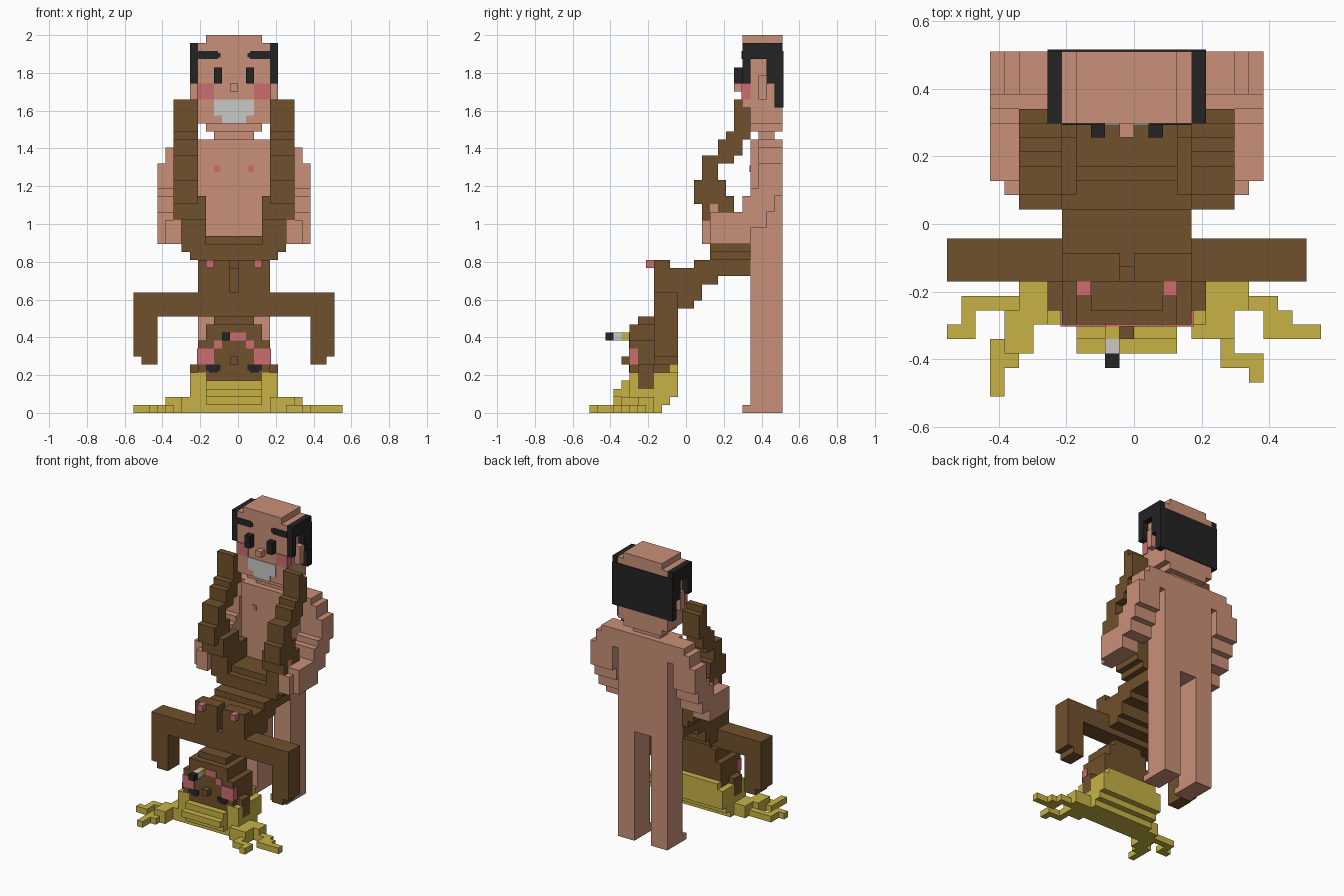
import bpy, bmesh
from itertools import product
from mathutils import Vector

U = 2 / 47      # block size
T = 0.12        # thickness of painted plates, in blocks

cube = bpy.data.objects.get("Cube")
if cube:
    bpy.data.objects.remove(cube, do_unlink=True)


def material(name, r, g, b):
    mat = bpy.data.materials.new(name)
    mat.use_nodes = True
    mat.diffuse_color = (r, g, b, 1)
    shader = next(n for n in mat.node_tree.nodes if n.type == 'BSDF_PRINCIPLED')
    shader.inputs["Base Color"].default_value = (r, g, b, 1)
    shader.inputs["Roughness"].default_value = 0.9
    return mat


SKIN = material("light skin", .59, .28, .19)
BROWN = material("brown skin", .165, .082, .026)
BLOND = material("blond hair", .57, .45, .06)
BLACK = material("black", .017, .017, .017)
PINK = material("pink", .6, .155, .16)
WHITE = material("off white", .58, .58, .57)


def mirrored(boxes):
    """Add copies of the boxes reflected across the figures' centre plane."""
    return boxes + [((-1 - x[1], -1 - x[0]), y, z) for x, y, z in boxes]


def finish(name, bm, mat):
    bm.normal_update()
    mesh = bpy.data.meshes.new(name)
    bm.to_mesh(mesh)
    bm.free()
    mesh.materials.append(mat)
    bpy.context.collection.objects.link(bpy.data.objects.new(name, mesh))


def blocks(name, mat, boxes, mirror=False):
    """Fuse whole-block boxes, given as x, y, z ranges, into one outer shell."""
    if mirror:
        boxes = mirrored(boxes)
    cells = set()
    for box in boxes:
        cells.update(product(*(range(a, b) for a, b in box)))
    bm = bmesh.new()
    for cell in cells:
        centre = Vector(cell) + Vector((.5, .5, .5))
        for axis, sign in product(range(3), (-1, 1)):
            n, u = Vector((0, 0, 0)), Vector((0, 0, 0))
            n[axis] = sign
            if tuple(int(c + d) for c, d in zip(cell, n)) in cells:
                continue
            u[(axis + 1) % 3] = 1
            v = n.cross(u)
            corners = (-u - v, u - v, u + v, v - u)
            bm.faces.new([bm.verts.new((centre + (n + c) / 2) * U) for c in corners])
    bmesh.ops.remove_doubles(bm, verts=bm.verts, dist=U / 10)
    bmesh.ops.dissolve_limit(bm, angle_limit=.01, verts=bm.verts, edges=bm.edges)
    finish(name, bm, mat)


def plates(name, mat, boxes, mirror=False):
    """Thin boxes that sit on a surface as painted details."""
    bm = bmesh.new()
    for box in mirrored(boxes) if mirror else boxes:
        made = bmesh.ops.create_cube(bm, size=1)["verts"]
        for vert in made:
            vert.co = [((a + b) / 2 + c * (b - a)) * U for c, (a, b) in zip(vert.co, box)]
    finish(name, bm, mat)


# Standing figure: body and legs
blocks("standing_torso", SKIN, [
    ((-5, 4), (8, 12), (18, 34)),
    ((-3, 2), (9, 11), (34, 35))])
blocks("standing_legs", SKIN, [
    ((-5, -2), (8, 12), (0, 18)),
    ((-5, -2), (7, 8), (0, 1))], True)
blocks("standing_arms", SKIN, [
    ((-8, -5), (9, 12), (33, 34)),
    ((-9, -5), (9, 12), (31, 33)),
    ((-10, -6), (9, 12), (28, 31)),
    ((-10, -6), (8, 12), (27, 28)),
    ((-10, -6), (7, 11), (25, 27)),
    ((-10, -6), (5, 10), (23, 25)),
    ((-10, -7), (3, 8), (21, 25)),
    ((-9, -7), (2, 4), (21, 24)),
    ((-8, -7), (3, 4), (24, 26))], True)
plates("chest_spots", PINK, [((-3, -2.2), (8 - T, 8), (30, 30.8))], True)

# Standing figure: head
blocks("standing_head", SKIN, [
    ((-5, 4), (7, 12), (36, 46)),
    ((-4, 3), (7, 12), (46, 47)),
    ((-4, 3), (8, 12), (35, 36)),
    ((-1, 0), (6, 7), (40, 41))])
blocks("standing_ears", SKIN, [((-6, -5), (9, 10), (39, 42))], True)
blocks("side_hair", BLACK, [
    ((-6, -5), (7, 12), (44, 46)),
    ((-6, -5), (7, 8), (41, 44)),
    ((-6, -5), (10, 12), (41, 44)),
    ((-6, -5), (11, 12), (38, 41))], True)
plates("back_hair", BLACK, [((-6, 5), (12, 12 + T), (38, 45))])
blocks("standing_eyes", BLACK, [((-3, -2), (6, 7), (41, 43))], True)
plates("eyebrows", BLACK, [
    ((-5, -2.5), (7 - T, 7), (44, 45)),
    ((-2.5, -2.2), (7 - T, 7), (44.2, 44.8))], True)
plates("standing_cheeks", PINK, [((-5 - T, -3), (7 - T, 8), (39, 41))], True)
plates("smile", WHITE, [
    ((-3, 2), (7 - T, 7), (37, 39)),
    ((-2, 1), (7 - T, 7), (36, 37))])

# Inverted figure: raised legs and leaning body
blocks("raised_legs", BROWN, [
    ((-8, -5), (6, 7), (38, 39)),
    ((-8, -5), (6, 8), (35, 38)),
    ((-8, -5), (5, 8), (34, 35)),
    ((-8, -5), (4, 7), (32, 34)),
    ((-8, -5), (2, 6), (31, 32)),
    ((-8, -5), (2, 4), (29, 31)),
    ((-8, -5), (1, 5), (26, 29)),
    ((-8, -4), (2, 6), (24, 27)),
    ((-7, -4), (3, 8), (20, 25))], True)
blocks("inverted_torso", BROWN, [
    ((-6, 5), (3, 8), (19, 21)),
    ((-4, 3), (4, 8), (20, 22)),
    ((-5, 4), (4, 8), (17, 20)),
    ((-5, 4), (2, 4), (16, 19)),
    ((-5, 4), (0, 2), (14, 18)),
    ((-5, 4), (1, 3), (17, 19)),
    ((-5, 4), (-1, 1), (13, 18)),
    ((-5, 4), (-3, -1), (12, 18)),
    ((-3, 2), (-4, -2), (11, 12))])
blocks("inverted_chest", BROWN, [((-5, -1), (-4, -2), (15, 19))], True)
blocks("inverted_chest_tips", PINK, [((-4, -3), (-5, -4), (18, 19))], True)
blocks("inverted_arms", BROWN, [
    ((-13, 0), (-4, -1), (12, 15)),
    ((-13, -10), (-4, -1), (7, 12)),
    ((-12, -10), (-4, -1), (6, 7))], True)

# Inverted figure: head and face
blocks("inverted_head", BROWN, [
    ((-3, 2), (-6, -2), (11, 12)),
    ((-4, 3), (-7, -2), (9, 11)),
    ((-5, 4), (-7, -2), (5, 9)),
    ((-4, 3), (-7, -2), (3, 5)),
    ((-6, 5), (-6, -4), (3, 6)),
    ((-1, 0), (-8, -7), (6, 7))])
plates("inverted_cheeks", PINK, [((-5 - T, -3), (-7 - T, -6), (6, 8))], True)
plates("mouth", PINK, [
    ((-2, 1), (-7 - T, -7), (9, 10)),
    ((-3, -2), (-7 - T, -7), (8, 9)),
    ((1, 2), (-7 - T, -7), (8, 9))])
plates("closed_eyes", BLACK, [
    ((-4, -2.2), (-7 - T, -7), (5.3, 6)),
    ((-3.6, -2.5), (-7 - T, -7), (5, 5.3))], True)
for label, mat, y in (("filter", BLOND, -8), ("paper", WHITE, -9), ("tip", BLACK, -10)):
    blocks("cigarette_" + label, mat, [((-2, -1), (y, y + 1), (9, 10))])

# Inverted figure: hair spread on the floor
blocks("hair_mass", BLOND, [
    ((-6, 5), (-4, -1), (2, 5)),
    ((-5, 4), (-3, -1), (5, 6)),
    ((-6, 5), (-7, -2), (1, 3)),
    ((-6, -4), (-7, -6), (3, 5)),
    ((3, 5), (-7, -6), (3, 5)),
    ((-4, 3), (-8, -7), (1, 4)),
    ((-4, 3), (-9, -8), (2, 3)),
    ((-6, 5), (-7, -3), (0, 1))])
blocks("right_strands", BLOND, [
    ((-8, -6), (-7, -4), (0, 2)),
    ((-12, -8), (-6, -5), (0, 1)),
    ((-12, -11), (-8, -5), (0, 1)),
    ((-13, -11), (-8, -7), (0, 1)),
    ((-9, -7), (-9, -6), (0, 2)),
    ((-10, -8), (-10, -8), (0, 1)),
    ((-10, -9), (-12, -8), (0, 1))])
blocks("left_strands", BLOND, [
    ((5, 8), (-6, -4), (0, 2)),
    ((8, 10), (-6, -5), (0, 1)),
    ((9, 11), (-7, -6), (0, 1)),
    ((9, 13), (-8, -7), (0, 1)),
    ((4, 7), (-8, -6), (0, 2)),
    ((6, 7), (-10, -8), (0, 1)),
    ((6, 9), (-10, -9), (0, 1)),
    ((8, 9), (-11, -10), (0, 1))])
